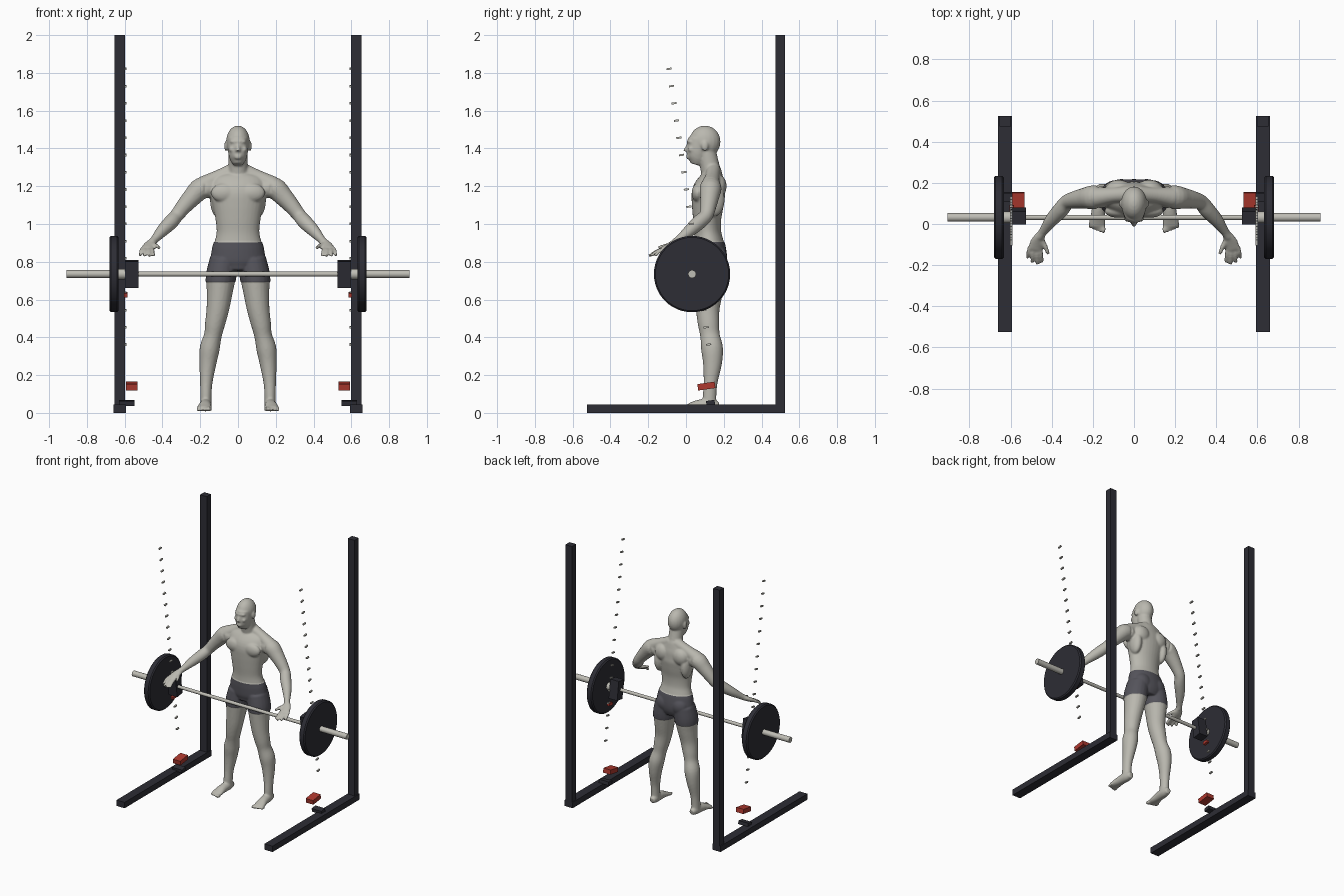
import bpy
import bmesh
from math import radians, sin, cos, pi
from mathutils import Vector, Matrix

default_cube = bpy.data.objects.get("Cube")
if default_cube:
    bpy.data.objects.remove(default_cube, do_unlink=True)


def material(name, color):
    mat = bpy.data.materials.new(name)
    mat.use_nodes = True
    mat.diffuse_color = (*color, 1)
    mat.node_tree.nodes["Principled BSDF"].inputs["Base Color"].default_value = (*color, 1)
    return mat


SKIN = material("pale grey skin", (.49, .48, .43))
SHORTS = material("charcoal shorts", (.09, .088, .105))
FRAME = material("dark painted steel", (.026, .026, .035))
STEEL = material("bare steel", (.52, .51, .46))
RED = material("red stop", (.42, .04, .028))
TILT = radians(8.2)


def finish(bm, name, *mats, angle=None):
    """Turn a bmesh into a linked object, smooth below the given angle."""
    bmesh.ops.recalc_face_normals(bm, faces=bm.faces)
    mesh = bpy.data.meshes.new(name)
    bm.to_mesh(mesh)
    bm.free()
    for mat in mats:
        mesh.materials.append(mat)
    if angle:
        mesh.shade_smooth()
        mesh.set_sharp_from_angle(angle=radians(angle))
    obj = bpy.data.objects.new(name, mesh)
    bpy.context.scene.collection.objects.link(obj)
    return obj


def box(name, center, size, mat, tilt=0):
    bm = bmesh.new()
    place = Matrix.Translation(center) @ Matrix.Rotation(tilt, 4, "X") @ Matrix.Diagonal((*size, 1))
    bmesh.ops.create_cube(bm, size=1, matrix=place)
    return finish(bm, name, mat)


def rod(name, x_from, x_to, radius, mat, chamfer=0, sides=32):
    """Cylinder along x on the barbell axis."""
    bm = bmesh.new()
    place = Matrix.Translation(((x_from + x_to) / 2, .032, .735)) @ Matrix.Rotation(pi / 2, 4, "Y")
    bmesh.ops.create_cone(bm, cap_ends=True, segments=sides, radius1=radius, radius2=radius,
                          depth=abs(x_to - x_from), matrix=place)
    if chamfer:
        rims = [e for e in bm.edges if abs(e.verts[0].co.x - e.verts[1].co.x) < .001]
        bmesh.ops.bevel(bm, geom=rims, offset=chamfer, segments=1, affect="EDGES")
    return finish(bm, name, mat, angle=30)


# Rack, track pegs, stops and barbell ends, one set per side
for side, s in (("left", 1), ("right", -1)):
    box(f"{side}_upright", (s * .625, .5, 1.01), (.056, .05, 1.98), FRAME)
    box(f"{side}_floor_beam", (s * .626, 0, .0225), (.068, 1.05, .045), FRAME)
    box(f"{side}_track_foot", (s * .59, .13, .053), (.082, .045, .026), FRAME, TILT)
    box(f"{side}_red_stop", (s * .562, .108, .142), (.062, .092, .034), RED, TILT)
    box(f"{side}_red_hook", (s * .594, .07, .625), (.02, .04, .022), RED, TILT)
    box(f"{side}_carriage", (s * .562, .039, .735), (.072, .065, .142), FRAME, TILT)
    for i in range(17):
        z = .362 + i * .0912
        box(f"{side}_track_peg_{i}", (s * .596, .12 - (z - .362) * .144, z),
            (.011, .027, .01), STEEL, TILT)
    rod(f"{side}_sleeve", s * .63, s * .907, .021, STEEL, sides=20)
    rod(f"{side}_collar", s * .597, s * .64, .028, STEEL)
    rod(f"{side}_weight_plate", s * .633, s * .681, .202, FRAME, chamfer=.008, sides=48)
rod("bar", -.6, .6, .0125, STEEL, sides=16)


def smooth_path(points, steps=4):
    """Catmull-Rom interpolation through (x, y, z, width, depth) stations."""
    pts = [Vector(p if len(p) == 5 else (*p, p[3])) for p in points]
    pts = [pts[0] * 2 - pts[1]] + pts + [pts[-1] * 2 - pts[-2]]
    out = []
    for a, b, c, d in zip(pts, pts[1:], pts[2:], pts[3:]):
        for k in range(steps):
            t = k / steps
            out.append(b + (c - a) * (t / 2) + (a * 2 - b * 5 + c * 4 - d) * (t * t / 2)
                       + (b * 3 - a - c * 3 + d) * (t ** 3 / 2))
    return out + [pts[-2]]


def sweep(bm, points, s=1, sides=20):
    """Closed tube with elliptical sections, mirrored in x when s is -1."""
    path = smooth_path(points)
    rings = []
    for i, p in enumerate(path):
        ahead, behind = path[min(i + 1, len(path) - 1)], path[max(i - 1, 0)]
        tangent = (Vector(ahead[:3]) - Vector(behind[:3])).normalized()
        across = Vector((1, 0, 0))
        across = (across - tangent * across.dot(tangent)).normalized()
        up = tangent.cross(across)
        ring = []
        for k in range(sides):
            a = 2 * pi * k / sides
            co = Vector(p[:3]) + across * (cos(a) * p[3]) + up * (sin(a) * p[4])
            ring.append(bm.verts.new((co.x * s, co.y, co.z)))
        rings.append(ring)
    for r, q in zip(rings, rings[1:]):
        for k in range(sides):
            n = (k + 1) % sides
            bm.faces.new((r[k], r[n], q[n], q[k]))
    bm.faces.new(rings[0])
    bm.faces.new(rings[-1])


def blob(bm, center, radii, s=1):
    place = Matrix.Translation((center[0] * s, *center[1:])) @ Matrix.Diagonal((*radii, 1))
    bmesh.ops.create_uvsphere(bm, u_segments=20, v_segments=14, radius=1, matrix=place)


body = bmesh.new()
# Torso and neck
sweep(body, [(0, .125, .75, .10, .07), (0, .13, .80, .14, .085), (0, .125, .87, .135, .083),
             (0, .12, .91, .123, .077), (0, .115, .96, .113, .071), (0, .112, 1.03, .12, .075),
             (0, .115, 1.1, .134, .084), (0, .12, 1.17, .15, .088), (0, .135, 1.23, .145, .07),
             (0, .14, 1.265, .10, .052), (0, .135, 1.29, .06, .048)], sides=32)
sweep(body, [(0, .14, 1.24, .056), (0, .127, 1.3, .052), (0, .11, 1.38, .05)])
# Head: skull, face, brow, nose, lips
blob(body, (0, .1, 1.436), (.063, .083, .085))
sweep(body, [(0, .075, 1.45, .056, .064), (0, .064, 1.39, .054, .06),
             (0, .06, 1.345, .044, .052), (0, .052, 1.314, .026, .03)])
blob(body, (0, .024, 1.436), (.046, .02, .011))
sweep(body, [(0, .016, 1.43, .008), (0, .004, 1.405, .01), (0, -.002, 1.385, .014)], sides=10)
for z in (1.349, 1.36):
    blob(body, (0, .011, z), (.02, .011, .005))

for s in (1, -1):
    # Ears, cheeks, chest, back and buttocks
    blob(body, (.064, .1, 1.412), (.009, .018, .027), s)
    blob(body, (.033, .026, 1.395), (.016, .016, .014), s)
    blob(body, (.072, .062, 1.165), (.072, .032, .05), s)
    blob(body, (.112, .15, 1.13), (.036, .055, .09), s)
    blob(body, (.075, .175, 1.2), (.06, .04, .06), s)
    blob(body, (.06, .163, .82), (.066, .053, .066), s)
    # Shoulder slope and arm
    sweep(body, [(.02, .145, 1.285, .04), (.10, .14, 1.25, .038), (.18, .13, 1.205, .05)], s)
    sweep(body, [(.14, .13, 1.19, .05), (.195, .13, 1.188, .058), (.24, .125, 1.145, .051),
                 (.285, .118, 1.095, .043), (.325, .106, 1.045, .037), (.355, .07, 1.01, .039),
                 (.40, .02, .965, .033), (.44, -.035, .92, .022), (.458, -.062, .9, .021)], s)
    # Hand with spread fingers and thumb
    sweep(body, [(.453, -.052, .907, .022, .018), (.468, -.085, .886, .034, .017),
                 (.48, -.122, .868, .036, .013)], s)
    for x, tip in zip((-.026, -.009, .009, .026), ((-.034, -.066), (-.012, -.076),
                                                  (.014, -.068), (.038, -.046))):
        base = Vector((.481 + x, -.112, .87))
        end = Vector((.481 + tip[0], -.12 + tip[1], .83))
        mid = base.lerp(end, .5) + Vector((0, 0, .006))
        sweep(body, [(*base, .011), (*mid, .0105), (*end, .008)], s, sides=10)
    sweep(body, [(.455, -.07, .893, .014), (.432, -.108, .884, .012),
                 (.417, -.146, .875, .009)], s, sides=10)
    # Leg
    sweep(body, [(.075, .13, .81, .072, .08), (.09, .125, .72, .078, .085),
                 (.097, .12, .64, .069, .076), (.107, .115, .55, .06, .063),
                 (.122, .12, .47, .053, .057), (.133, .127, .41, .047, .052),
                 (.15, .138, .34, .053, .058), (.16, .14, .26, .045, .05),
                 (.168, .13, .16, .033, .037), (.17, .125, .09, .03, .036),
                 (.17, .125, .04, .03, .036)], s)
    # Foot and toes
    sweep(body, [(.168, .172, .036, .02, .02), (.17, .13, .042, .031, .034),
                 (.174, .06, .038, .033, .03), (.178, .01, .027, .04, .019),
                 (.18, -.016, .022, .037, .012)], s)
    for k in range(5):
        size = .013 - k * .0014
        blob(body, (.148 + k * .0165, -.024 + k * .005, .008 + size), (size * .8, .022, size), s)

# Fuse the anatomy into one smooth skin
figure = finish(body, "figure")
fuse = figure.modifiers.new("fuse", "REMESH")
fuse.mode = "VOXEL"
fuse.voxel_size = .0062
relax = figure.modifiers.new("relax", "SMOOTH")
relax.factor = .5
relax.iterations = 5
graph = bpy.context.evaluated_depsgraph_get()
skin = bpy.data.meshes.new_from_object(figure.evaluated_get(graph))
bpy.data.objects.remove(figure, do_unlink=True)

# Cut clean shorts edges, colour and slightly swell the cloth
WAIST, HEM = .903, .693
body = bmesh.new()
body.from_mesh(skin)
bpy.data.meshes.remove(skin)
for level in (WAIST, HEM):
    bmesh.ops.bisect_plane(body, geom=body.verts[:] + body.edges[:] + body.faces[:],
                           plane_co=(0, 0, level), plane_no=(0, 0, 1))
body.normal_update()
cloth = set()
for f in body.faces:
    c = f.calc_center_median()
    f.material_index = int(HEM < c.z < WAIST and abs(c.x) < .25)
    if f.material_index:
        cloth.update(f.verts)
moves = [(v, v.normal * .003) for v in cloth]
for v, step in moves:
    v.co += step
finish(body, "figure_body", SKIN, SHORTS, angle=80)
